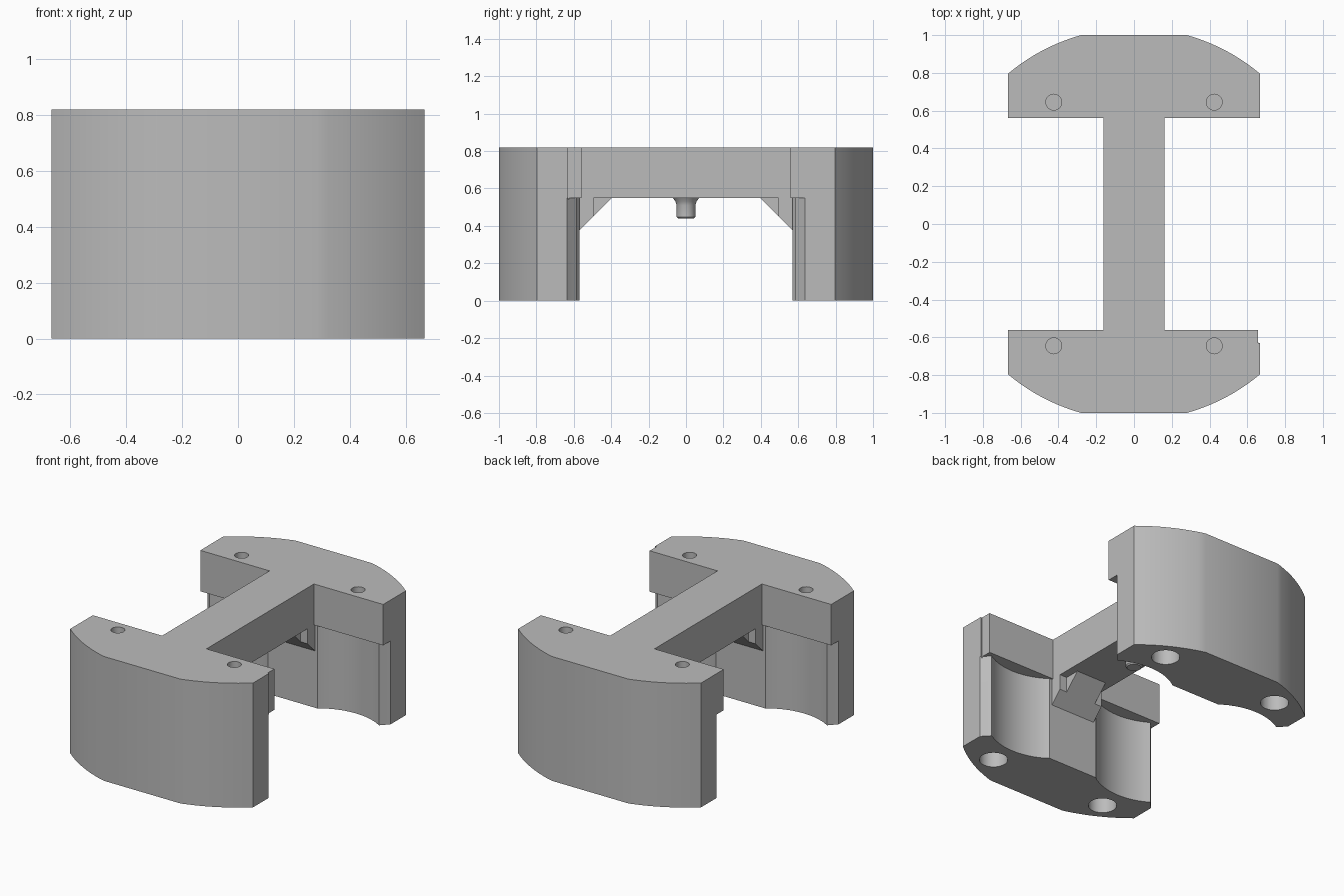
import bpy
import bmesh
from math import sin, cos, pi, atan2, hypot, radians

if "Cube" in bpy.data.objects:
    bpy.data.objects.remove(bpy.data.objects["Cube"])

TOP, DECK = 0.82, 0.55       # top of the deck and its underside
HALF_X, INNER = 0.667, 0.56  # half width and inner face of each end

grey = bpy.data.materials.new("plain_grey")
grey.use_nodes = True
grey.diffuse_color = (0.5, 0.5, 0.5, 1)
grey.node_tree.nodes["Principled BSDF"].inputs["Base Color"].default_value = (0.5, 0.5, 0.5, 1)


def prism(name, points, axis, low, high):
    """Extrude a closed profile along z (points are x, y) or x (points are y, z)."""
    bm = bmesh.new()
    def place(p, h):
        return (p[0], p[1], h) if axis == "z" else (h, p[0], p[1])
    face = bm.faces.new([bm.verts.new(place(p, low)) for p in points])
    new = bmesh.ops.extrude_face_region(bm, geom=[face])["geom"]
    shift = [b - a for a, b in zip(place((0, 0), low), place((0, 0), high))]
    bmesh.ops.translate(bm, vec=shift, verts=[v for v in new if isinstance(v, bmesh.types.BMVert)])
    bmesh.ops.recalc_face_normals(bm, faces=bm.faces)
    mesh = bpy.data.meshes.new(name)
    bm.to_mesh(mesh)
    bm.free()
    obj = bpy.data.objects.new(name, mesh)
    bpy.context.collection.objects.link(obj)
    mesh.materials.append(grey)
    return obj


def arc(cx, cy, r, start, end, n):
    return [(cx + r * cos(start + (end - start) * i / n),
             cy + r * sin(start + (end - start) * i / n)) for i in range(n + 1)]


def box(name, x0, x1, y0, y1, z0, z1):
    return prism(name, [(x0, y0), (x1, y0), (x1, y1), (x0, y1)], "z", z0, z1)


def cylinder(name, x, y, r, z0, z1):
    return prism(name, arc(x, y, r, 0, 2 * pi, 32)[:-1], "z", z0, z1)


def combine(target, other, operation):
    """Apply a boolean and drop the helper."""
    mod = target.modifiers.new("boolean", "BOOLEAN")
    mod.operation, mod.solver, mod.object = operation, "EXACT", other
    bpy.context.view_layer.objects.active = target
    bpy.ops.object.modifier_apply(modifier=mod.name)
    bpy.data.objects.remove(other)


# End outline: flat outer face with rounded shoulders
radius = hypot(0.28, 1)
shoulder = arc(0, 0, radius, atan2(0.795, HALF_X), atan2(1, 0.28), 10)
outline = [(HALF_X, INNER)] + shoulder
outline += [(-x, y) for x, y in reversed(outline)]

# Undercut outline: centre pillar, concave scoop, slanted lip
scoop = arc(0.41, 0.245, 0.4, radians(121.5), radians(58.5), 12)
half_cut = [(0.18, 0.57)] + scoop + [(HALF_X, 0.637), (0.7, 0.665), (0.7, 0.5)]
undercut = half_cut + [(-x, y) for x, y in reversed(half_cut)]

# Bridge between the ends
frame = box("frame", -0.162, 0.162, -0.6, 0.6, DECK, TOP)

for s in (-1, 1):
    def flip(points):
        return [(a, s * b) for a, b in points]

    end = prism("end_block", flip(outline), "z", 0, TOP)
    combine(end, prism("undercut", flip(undercut), "z", -0.1, DECK), "DIFFERENCE")
    combine(frame, end, "UNION")

    # Braces under the bridge: a wide root and a narrower tip
    for half, near in ((0.162, 0.495), (0.11, 0.395)):
        height = DECK - (near - 0.395)
        brace = [(0.6, DECK + 0.05), (near, DECK + 0.05), (near, height), (0.57, 0.375), (0.6, 0.375)]
        combine(frame, prism("brace", [(s * y, z) for y, z in brace], "x", -half, half), "UNION")

    # Screw holes through the deck and wide sockets from below
    for x in (-0.425, 0.425):
        combine(frame, cylinder("screw_hole", x, s * 0.645, 0.042, DECK, TOP + 0.1), "DIFFERENCE")
        combine(frame, cylinder("socket", x, s * 0.8, 0.085, -0.1, 0.4), "DIFFERENCE")

# Small corner relief on one deck corner
combine(frame, box("relief", 0.657, 0.7, -0.63, -0.5, DECK - 0.01, TOP + 0.1), "DIFFERENCE")

# Peg under the bridge: lathed profile with a flared root
profile = [(0, 0.44), (0.042, 0.44), (0.05, 0.448), (0.05, 0.51), (0.056, 0.53), (0.072, DECK + 0.002)]
bm = bmesh.new()
verts = [bm.verts.new((r, 0, z)) for r, z in profile]
edges = [bm.edges.new(pair) for pair in zip(verts, verts[1:])]
bmesh.ops.spin(bm, geom=verts + edges, cent=(0, 0, 0), axis=(0, 0, 1), angle=2 * pi, steps=32)
bmesh.ops.remove_doubles(bm, verts=bm.verts, dist=0.0005)
bmesh.ops.recalc_face_normals(bm, faces=bm.faces)
mesh = bpy.data.meshes.new("peg")
bm.to_mesh(mesh)
bm.free()
mesh.materials.append(grey)
peg = bpy.data.objects.new("peg", mesh)
bpy.context.collection.objects.link(peg)

# Smooth the curved walls, keep corners crisp
bpy.ops.object.select_all(action="DESELECT")
for obj in (frame, peg):
    obj.select_set(True)
bpy.context.view_layer.objects.active = frame
bpy.ops.object.shade_smooth_by_angle(angle=radians(20))
